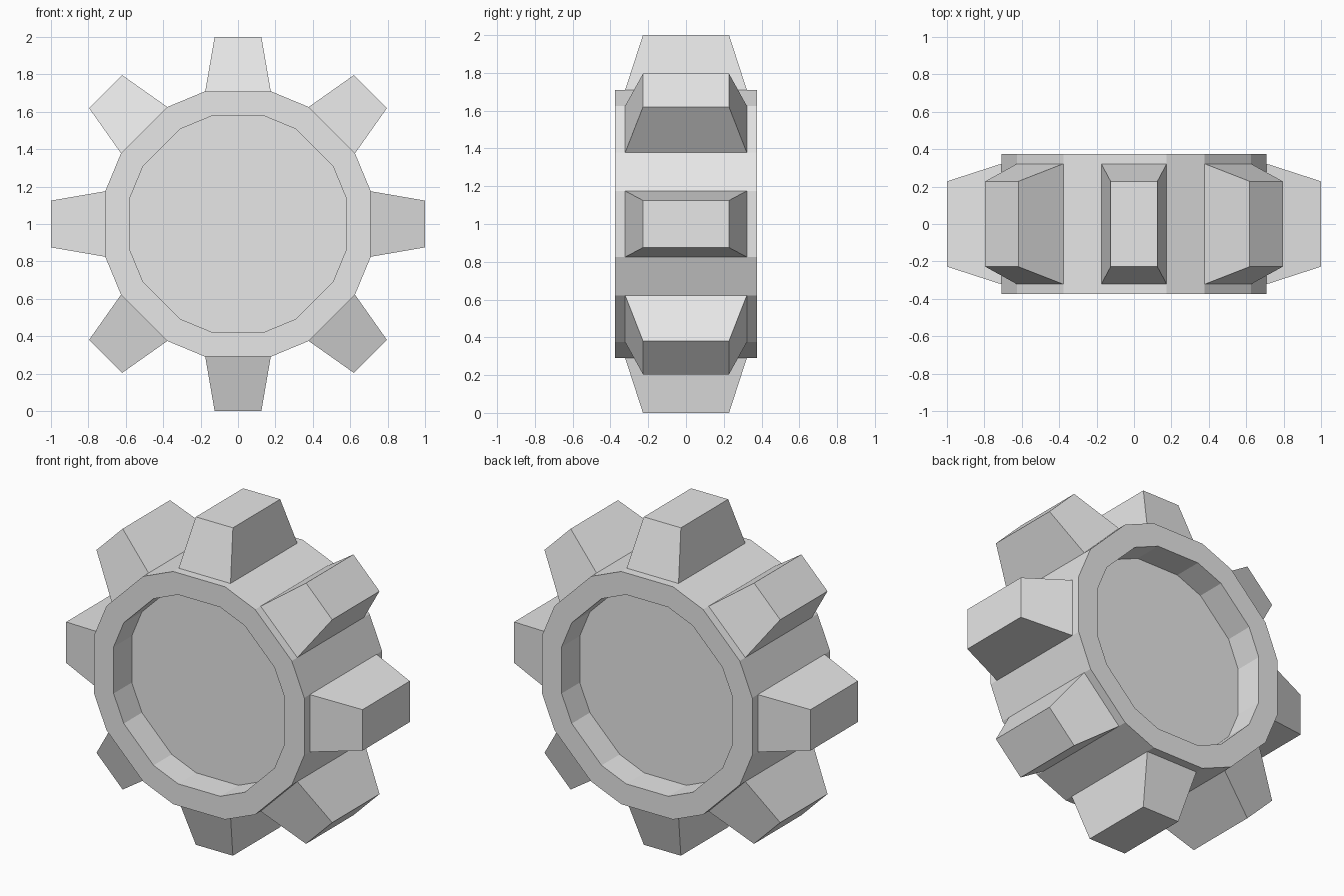
import bpy
import bmesh
from math import cos, sin, radians, pi
from mathutils import Matrix, Vector

cube = bpy.data.objects.get("Cube")
if cube:
    bpy.data.objects.remove(cube, do_unlink=True)

TEETH = 8
CENTRE = Vector((0, 0, 1))
HALF_ANGLE = radians(13.85)   # half the arc covered by one tooth
RIM_R, RECESS_R = 0.731, 0.594
RIM_Y, DISC_Y = 0.375, 0.2    # half depth of the rim and of the sunken disc

grey = bpy.data.materials.new("light grey")
grey.use_nodes = True
grey.diffuse_color = (0.8, 0.8, 0.8, 1)
grey.node_tree.nodes["Principled BSDF"].inputs["Base Color"].default_value = (0.8, 0.8, 0.8, 1)


def finish(bm, name):
    bmesh.ops.recalc_face_normals(bm, faces=bm.faces)
    mesh = bpy.data.meshes.new(name)
    bm.to_mesh(mesh)
    bm.free()
    mesh.materials.append(grey)
    obj = bpy.data.objects.new(name, mesh)
    obj.location = CENTRE
    bpy.context.collection.objects.link(obj)
    return obj


def bridge(bm, a, b):
    for i in range(len(a)):
        j = (i + 1) % len(a)
        bm.faces.new((a[i], a[j], b[j], b[i]))


# Wheel body: sixteen-sided drum with wide tooth flats, narrow gaps and a recess on both faces
bm = bmesh.new()
angles = [2 * pi * k / TEETH + side * HALF_ANGLE for k in range(TEETH) for side in (-1, 1)]
section = [(RECESS_R, -DISC_Y), (RECESS_R, -RIM_Y), (RIM_R, -RIM_Y),
           (RIM_R, RIM_Y), (RECESS_R, RIM_Y), (RECESS_R, DISC_Y)]
rings = [[bm.verts.new((r * cos(a), y, r * sin(a))) for a in angles] for r, y in section]
for lower, upper in zip(rings, rings[1:]):
    bridge(bm, lower, upper)
bm.faces.new(rings[0])
bm.faces.new(rings[-1])
finish(bm, "gear_body")

# Teeth: tapered blocks standing on the wide flats
for k in range(TEETH):
    bm = bmesh.new()
    turn = Matrix.Rotation(2 * pi * k / TEETH, 4, 'Y')
    base, tip = [
        [bm.verts.new(turn @ Vector((sx * w, sy * d, h)))
         for sx, sy in ((-1, -1), (1, -1), (1, 1), (-1, 1))]
        for w, d, h in ((0.175, 0.322, RIM_R * cos(HALF_ANGLE)), (0.125, 0.228, 1.0))]
    bridge(bm, base, tip)
    bm.faces.new(tip)
    bm.faces.new(base)
    finish(bm, f"tooth_{k + 1}")
